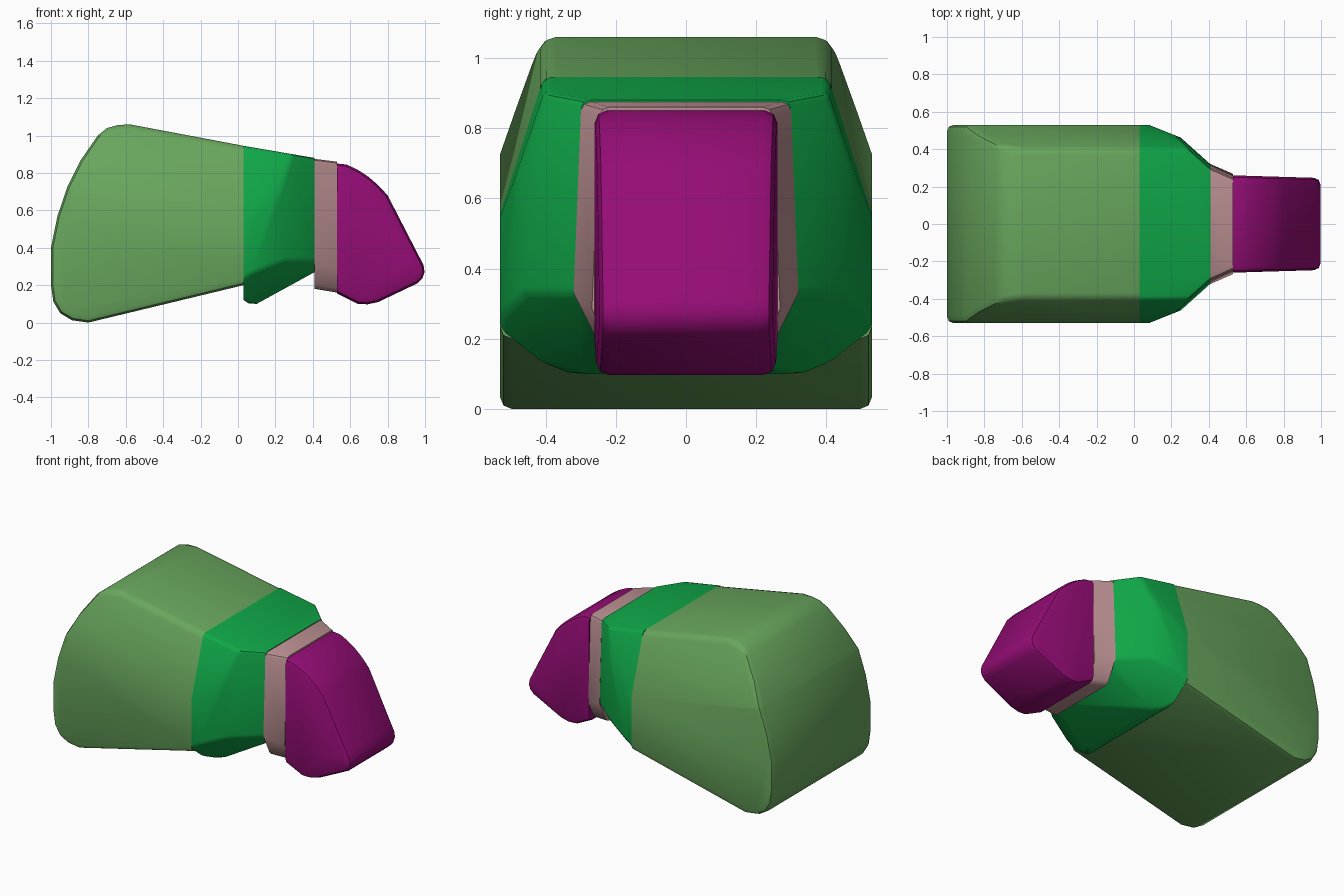
import bpy
import bmesh
import math
from mathutils import Vector

cube = bpy.data.objects.get("Cube")
if cube:
    bpy.data.objects.remove(cube, do_unlink=True)

# Planes where neighbouring parts meet
REAR_JOINT, COLLAR_JOINT, NOSE_JOINT = 0.03, 0.41, 0.53
JOINTS = (REAR_JOINT, COLLAR_JOINT, NOSE_JOINT)

# Each cut is a point on the left flank and an outward direction
SHOULDER = ((0, 0.53, 0.56), (0.06, 1, 0.32))


def material(name, red, green, blue):
    mat = bpy.data.materials.new(name)
    mat.use_nodes = True
    colour = (red, green, blue, 1)
    mat.diffuse_color = colour
    mat.node_tree.nodes["Principled BSDF"].inputs["Base Color"].default_value = colour
    return mat


def arc(start, control, end, steps=4):
    """Curved run of outline points from start to end."""
    a, b, c = Vector(start), Vector(control), Vector(end)
    points = []
    for step in range(steps + 1):
        t = step / steps
        points.append(a.lerp(b, t).lerp(b.lerp(c, t), t))
    return points


def on_joint(edge):
    first, second = (vert.co.x for vert in edge.verts)
    return any(abs(first - joint) + abs(second - joint) < 0.001 for joint in JOINTS)


def carved_part(name, outline, half_width, cuts, softness, mat):
    """Extrude a side outline, slice both flanks alike and soften free edges."""
    bm = bmesh.new()
    face = bm.faces.new([bm.verts.new((x, -half_width, z)) for x, z in outline])
    extruded = bmesh.ops.extrude_face_region(bm, geom=[face], use_keep_orig=True)
    moved = [item for item in extruded["geom"] if isinstance(item, bmesh.types.BMVert)]
    bmesh.ops.translate(bm, verts=moved, vec=(0, 2 * half_width, 0))

    # Matching slices on the left and right flanks
    for point, direction in cuts:
        for side in (-1, 1):
            mirror = Vector((1, side, 1))
            bmesh.ops.bisect_plane(
                bm,
                geom=bm.verts[:] + bm.edges[:] + bm.faces[:],
                plane_co=Vector(point) * mirror,
                plane_no=Vector(direction) * mirror,
                clear_outer=True,
            )
            bmesh.ops.holes_fill(bm, edges=bm.edges[:], sides=0)
    bmesh.ops.remove_doubles(bm, verts=bm.verts[:], dist=0.001)
    bmesh.ops.recalc_face_normals(bm, faces=bm.faces[:])

    # Rounded edges everywhere except at the joints
    sharp = [edge for edge in bm.edges
             if edge.calc_face_angle(0) > math.radians(35) and not on_joint(edge)]
    bmesh.ops.bevel(bm, geom=sharp, offset=softness, offset_type="OFFSET",
                    segments=2, profile=0.5, affect="EDGES", clamp_overlap=False)
    bmesh.ops.recalc_face_normals(bm, faces=bm.faces[:])

    mesh = bpy.data.meshes.new(name)
    bm.to_mesh(mesh)
    bm.free()
    mesh.materials.append(mat)
    obj = bpy.data.objects.new(name, mesh)
    bpy.context.collection.objects.link(obj)
    bpy.ops.object.select_all(action="DESELECT")
    obj.select_set(True)
    bpy.context.view_layer.objects.active = obj
    bpy.ops.object.shade_smooth_by_angle(angle=math.radians(35))


sage = material("sage green", 0.14, 0.38, 0.11)
emerald = material("emerald green", 0.005, 0.39, 0.065)
rose = material("dusty rose", 0.5, 0.28, 0.29)
magenta = material("deep magenta", 0.3, 0.004, 0.18)

# Large rear block with a curved back and leaning shoulders
rear_outline = [
    *arc((-0.8, 0), (-1, 0), (-1, 0.2)),
    *arc((-1, 0.4), (-0.95, 0.75), (-0.75, 1)),
    *arc((-0.7, 1.04), (-0.65, 1.06), (-0.58, 1.06), steps=2),
    (REAR_JOINT, 0.945),
    (REAR_JOINT, 0.2),
]
carved_part("rear_block", rear_outline, 0.53, [SHOULDER], 0.035, sage)

# Collar that narrows towards the nose, with its lower corners cut away
collar_outline = [
    (REAR_JOINT, 0.12),
    (0.06, 0.1),
    (0.1, 0.1),
    (COLLAR_JOINT, 0.27),
    (COLLAR_JOINT, 0.88),
    (REAR_JOINT, 0.945),
]
collar_cuts = [
    SHOULDER,
    ((0.08, 0.53, 0), (0.4, 1, 0)),
    ((COLLAR_JOINT, 0.32, 0.3), (0.9, 1, 0.04)),
    ((REAR_JOINT, 0.53, 0.23), (0.7, 0.8, -1)),
]
carved_part("tapered_collar", collar_outline, 0.53, collar_cuts, 0.02, emerald)

# Narrow band between collar and nose
band_outline = [
    (COLLAR_JOINT, 0.18),
    (NOSE_JOINT, 0.16),
    (NOSE_JOINT, 0.86),
    (COLLAR_JOINT, 0.875),
]
band_cuts = [
    ((COLLAR_JOINT, 0.32, 0.33), (0.45, 1, 0.04)),
    ((COLLAR_JOINT, 0.32, 0.33), (0.25, 1, -0.5)),
]
carved_part("narrow_band", band_outline, 0.4, band_cuts, 0.025, rose)

# Wedge-shaped nose with a sloping front and a blunt tip
nose_outline = [
    (NOSE_JOINT, 0.155),
    *arc((0.64, 0.1), (0.69, 0.09), (0.75, 0.11), steps=2),
    *arc((0.96, 0.21), (1.03, 0.26), (0.97, 0.35)),
    *arc((0.8, 0.68), (0.7, 0.8), (0.58, 0.845)),
    (NOSE_JOINT, 0.85),
]
nose_cuts = [((NOSE_JOINT, 0.26, 0), (0.03, 1, 0))]
carved_part("wedge_nose", nose_outline, 0.3, nose_cuts, 0.035, magenta)
